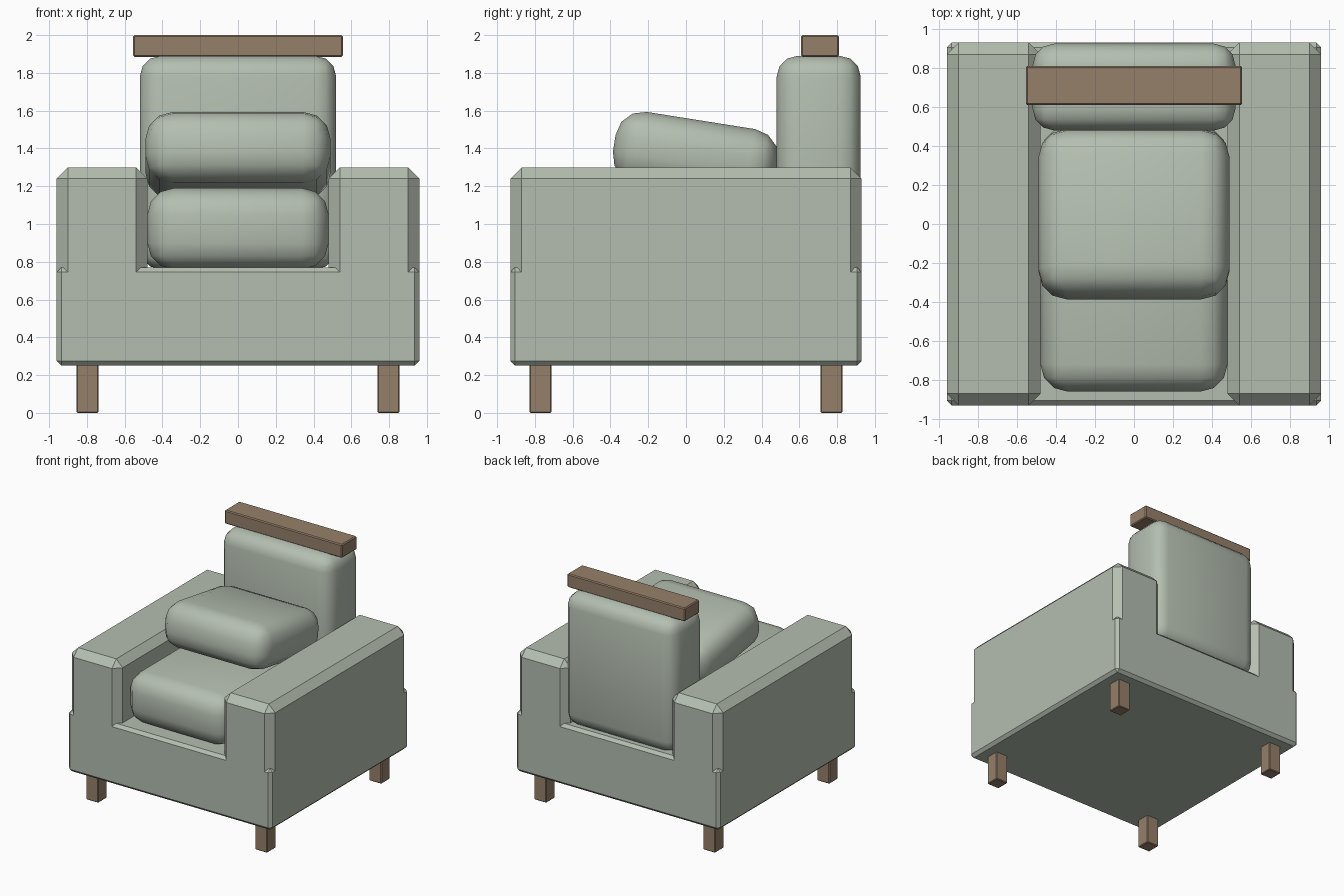
import bpy, bmesh, math

if "Cube" in bpy.data.objects:
    bpy.data.objects.remove(bpy.data.objects["Cube"])


def material(name, rgb):
    m = bpy.data.materials.new(name)
    m.diffuse_color = (*rgb, 1)
    m.use_nodes = True
    m.node_tree.nodes["Principled BSDF"].inputs["Base Color"].default_value = m.diffuse_color
    return m


fabric = material("sage fabric", (0.456, 0.515, 0.434))
wood = material("brown wood", (0.305, 0.216, 0.144))


def box(name, lo, hi, mat, bevel, segments=1, soft=False, tilt=0):
    """Bevelled box between two corners; soft boxes become smooth cushions."""
    size = [b - a for a, b in zip(lo, hi)]
    bm = bmesh.new()
    bmesh.ops.create_cube(bm, size=1)
    bmesh.ops.scale(bm, vec=size, verts=bm.verts)
    bmesh.ops.bevel(bm, geom=bm.edges[:], offset=bevel, segments=segments,
                    profile=0.5, affect='EDGES')
    if soft:
        # centre point on each large panel
        big = sorted(bm.faces, key=lambda f: f.calc_area())[-6:]
        bmesh.ops.poke(bm, faces=big)
    for f in bm.faces:
        f.smooth = soft
    mesh = bpy.data.meshes.new(name)
    bm.to_mesh(mesh)
    bm.free()
    mesh.materials.append(mat)
    ob = bpy.data.objects.new(name, mesh)
    ob.location = [(a + b) / 2 for a, b in zip(lo, hi)]
    ob.rotation_euler.x = math.radians(tilt)
    bpy.context.collection.objects.link(ob)
    return ob


# Chair body
box("base", (-0.96, -0.93, 0.25), (0.96, 0.93, 0.77), fabric, 0.025)
for side, x0, x1 in (("left", -0.96, -0.48), ("right", 0.48, 0.96)):
    box(side + "_arm", (x0, -0.93, 0.30), (x1, 0.93, 1.30), fabric, 0.06)

# Cushions
box("seat_cushion", (-0.48, -0.86, 0.76), (0.48, 0.50, 1.19), fabric, 0.14, 3, True)
box("loose_pillow", (-0.49, -0.385, 1.17), (0.49, 0.485, 1.55), fabric, 0.145, 3, True, -9)
box("back_cushion", (-0.52, 0.48, 0.76), (0.52, 0.925, 1.89), fabric, 0.11, 3, True)

# Wooden head rail and legs
box("head_rail", (-0.555, 0.61, 1.885), (0.555, 0.81, 2.0), wood, 0.008)
for sx in (-1, 1):
    for sy in (-1, 1):
        x, y = 0.797 * sx, 0.77 * sy
        box("leg", (x - 0.058, y - 0.058, 0), (x + 0.058, y + 0.058, 0.26), wood, 0.006)
